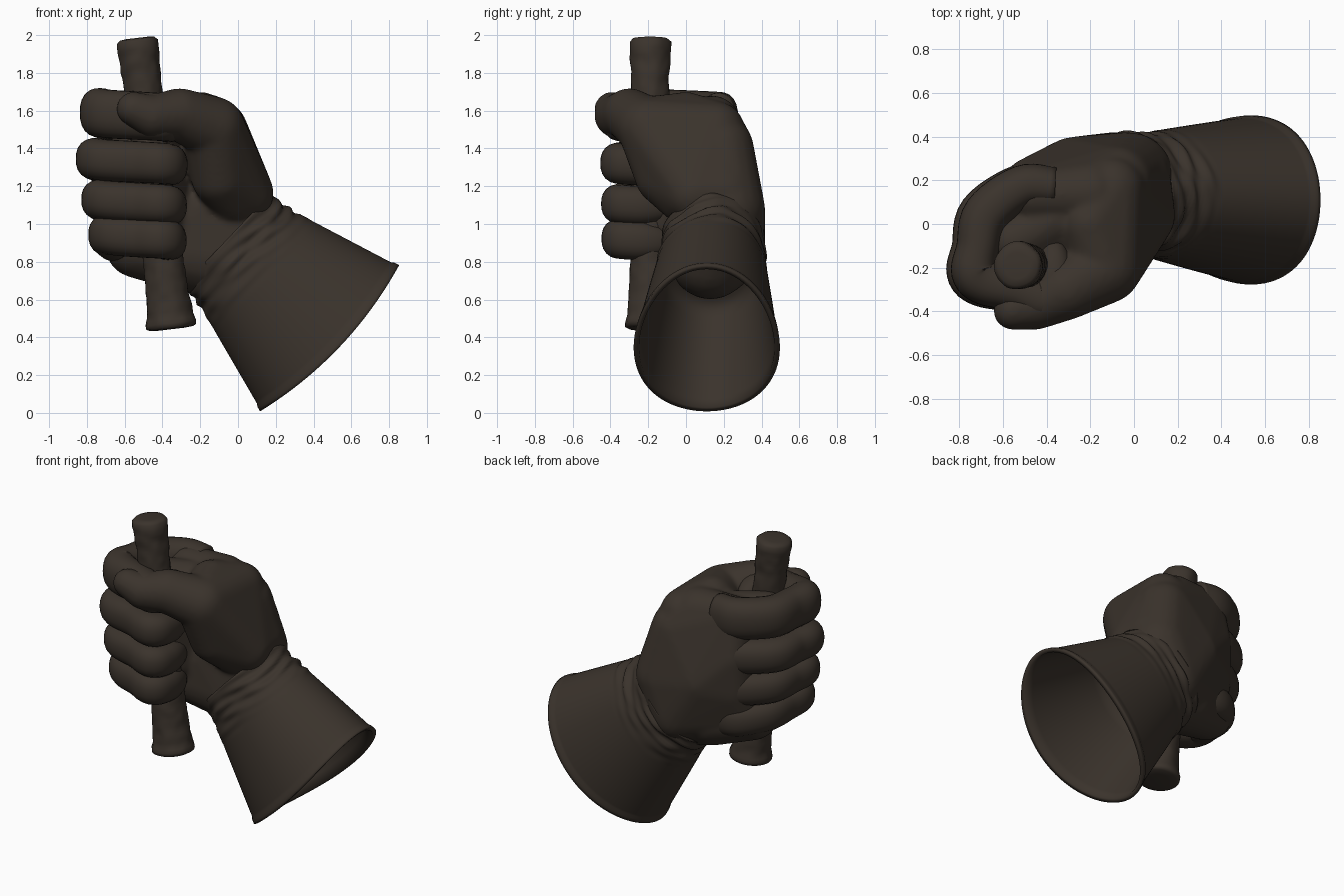
import bpy, bmesh, math
from mathutils import Vector, noise

if "Cube" in bpy.data.objects:
    bpy.data.objects.remove(bpy.data.objects["Cube"])

brown = bpy.data.materials.new("dark brown leather")
brown.diffuse_color = (0.043, 0.033, 0.025, 1)
brown.use_nodes = True
brown.node_tree.nodes["Principled BSDF"].inputs["Base Color"].default_value = brown.diffuse_color


def finish(name, bm):
    bmesh.ops.recalc_face_normals(bm, faces=bm.faces[:])
    me = bpy.data.meshes.new(name)
    bm.to_mesh(me)
    bm.free()
    me.materials.append(brown)
    for f in me.polygons:
        f.use_smooth = True
    ob = bpy.data.objects.new(name, me)
    bpy.context.collection.objects.link(ob)
    return ob


def loft(name, rings):
    """Skin a list of equal-length point rings and cap both ends."""
    bm = bmesh.new()
    vs = [[bm.verts.new(p) for p in r] for r in rings]
    n = len(vs[0])
    for a, b in zip(vs, vs[1:]):
        for i in range(n):
            bm.faces.new((a[i], a[(i + 1) % n], b[(i + 1) % n], b[i]))
    bm.faces.new(vs[0])
    bm.faces.new(vs[-1])
    return finish(name, bm)


ball = bmesh.new()
bmesh.ops.create_icosphere(ball, subdivisions=3, radius=1)
unit = [v.co.copy() for v in ball.verts]
ball.free()


def add_hull(bm, balls):
    """Smooth solid stretched over several balls (x, y, z, radius)."""
    tmp = bmesh.new()
    for x, y, z, r in balls:
        for p in unit:
            tmp.verts.new(Vector((x, y, z)) + p * r)
    bmesh.ops.convex_hull(tmp, input=tmp.verts[:])
    loose = [v for v in tmp.verts if not v.link_faces]
    bmesh.ops.delete(tmp, geom=loose, context='VERTS')
    bmesh.ops.recalc_face_normals(tmp, faces=tmp.faces[:])
    me = bpy.data.meshes.new("hull_helper")
    tmp.to_mesh(me)
    tmp.free()
    bm.from_mesh(me)
    bpy.data.meshes.remove(me)


def catmull(pts, steps):
    P = [Vector(p) for p in pts]
    P = [2 * P[0] - P[1]] + P + [2 * P[-1] - P[-2]]
    out = []
    for i in range(1, len(P) - 2):
        a, b, c, d = P[i - 1:i + 3]
        for k in range(steps):
            t = k / steps
            out.append(0.5 * (2 * b + (c - a) * t + (2 * a - 5 * b + 4 * c - d) * t * t
                              + (3 * b - a - 3 * c + d) * t ** 3))
    return out + [P[-2]]


# hand: back of hand, heel of palm, inside of fist, thumb mound and thumb
bm = bmesh.new()
hulls = [
    # back of hand
    [(-0.46, 0.13, 1.56, 0.12), (-0.47, 0.18, 1.30, 0.125), (-0.48, 0.16, 1.08, 0.13),
     (-0.50, 0.10, 0.90, 0.13), (-0.20, 0.14, 1.53, 0.15), (-0.08, 0.19, 1.40, 0.17),
     (-0.02, 0.22, 1.08, 0.20), (-0.10, 0.22, 0.86, 0.20), (-0.27, 0.21, 1.12, 0.19)],
    # heel of palm
    [(-0.54, 0.05, 0.875, 0.16), (-0.28, 0.12, 0.84, 0.20), (-0.08, 0.13, 0.82, 0.22),
     (0.01, 0.16, 0.98, 0.22), (-0.25, 0.08, 1.05, 0.17)],
    # inside of fist
    [(-0.55, -0.08, 1.54, 0.12), (-0.55, -0.08, 1.00, 0.12), (-0.36, 0.02, 1.53, 0.12),
     (-0.36, 0.02, 1.00, 0.12), (-0.42, -0.14, 1.48, 0.10), (-0.42, -0.12, 1.00, 0.10)],
    # thumb mound
    [(-0.13, -0.20, 1.51, 0.165), (-0.20, 0.00, 1.56, 0.14), (-0.10, 0.16, 1.50, 0.15),
     (0.035, 0.04, 1.16, 0.155), (0.00, 0.20, 1.16, 0.17), (-0.10, -0.12, 1.25, 0.15),
     (-0.03, -0.01, 1.14, 0.14)],
    # thumb segments
    [(-0.13, -0.20, 1.51, 0.165), (-0.31, -0.30, 1.58, 0.14)],
    [(-0.31, -0.30, 1.58, 0.14), (-0.45, -0.37, 1.57, 0.115)],
    [(-0.45, -0.37, 1.57, 0.115), (-0.555, -0.395, 1.61, 0.09)],
]
for h in hulls:
    add_hull(bm, h)
hand = finish("hand_and_thumb", bm)
rm = hand.modifiers.new("fuse", 'REMESH')
rm.mode = 'VOXEL'
rm.voxel_size = 0.015
rm.use_smooth_shade = True
sm = hand.modifiers.new("soften", 'SMOOTH')
sm.factor = 0.5
sm.iterations = 10


# fingers: rounded square tubes curled round the handle (x, y, thickness factor)
def finger(name, z0, z1, dx, hz, th):
    base = [(-0.36, 0.17, 0.9), (-0.51, 0.17, 1.0), (-0.69, 0.045, 1.08), (-0.73, -0.11, 1.0),
            (-0.745, -0.215, 1.1), (-0.69, -0.265, 1.12), (-0.54, -0.305, 1.0),
            (-0.405, -0.345, 1.08), (-0.367, -0.26, 1.0), (-0.37, -0.06, 1.0)]
    n = len(base)
    pts = []
    for i, (x, y, f) in enumerate(base):
        w = min(1, i / 4)
        z = z0 + (z1 - z0) * w - 0.04 * max(0, i - 4) / (n - 5)
        pts.append((x + dx * (1 if 2 <= i <= 5 else 0.3 if i == 6 else 0), y, z, f))
    path = catmull(pts, 6)
    rings = []
    m = len(path)
    for i, q in enumerate(path):
        p, f = q.xyz, q.w
        t = path[min(i + 1, m - 1)] - path[max(i - 1, 0)]
        side = Vector((t.y, -t.x, 0)).normalized()
        end = max(0, (i - (m - 7)) / 6)
        s = math.sqrt(max(0.03, 1 - end * end)) * (1 - 0.06 * i / m)
        ring = []
        for k in range(24):
            a = 2 * math.pi * k / 24
            c, d = math.cos(a), math.sin(a)
            sc = (abs(c) ** 2.4 + abs(d) ** 2.4) ** (-1 / 2.4)
            ring.append(p + side * (c * sc * th * f * s) + Vector((0, 0, d * sc * hz * s)))
        rings.append(ring)
    loft(name, rings)


finger("index_finger", 1.56, 1.59, 0.015, 0.133, 0.100)
finger("middle_finger", 1.31, 1.345, 0.0, 0.114, 0.106)
finger("ring_finger", 1.085, 1.13, 0.025, 0.109, 0.102)
finger("little_finger", 0.865, 0.945, 0.06, 0.110, 0.100)

# handle: lumpy rod with flared ends
top, low = Vector((-0.535, -0.19, 1.985)), Vector((-0.352, -0.19, 0.443))
axis = (low - top).normalized()
ey = Vector((0, 1, 0))
ex = ey.cross(axis)
length = (low - top).length
profile = [(0, 0.0), (0, 0.06), (0.004, 0.092), (0.02, 0.108), (0.06, 0.109), (0.2, 0.101),
           (0.8, 0.098), (1.2, 0.106), (1.4, 0.114), (1.48, 0.122), (1.52, 0.135),
           (1.54, 0.133), (1.549, 0.115), (length, 0.07), (length, 0.0)]
stations = []
for (s0, r0), (s1, r1) in zip(profile, profile[1:]):
    k = max(1, int((s1 - s0) / 0.02))
    stations += [(s0 + (s1 - s0) * j / k, r0 + (r1 - r0) * j / k) for j in range(k)]
rings = []
for s, r in stations[1:]:
    ring = []
    for k in range(40):
        a = 2 * math.pi * k / 40
        d = ex * math.cos(a) + ey * math.sin(a)
        p = top + axis * s + d * r
        ring.append(p + d * (0.007 * noise.noise(p * 18) if 0.01 < s < 1.54 else 0))
    rings.append(ring)
loft("handle", rings)

# cuff: flared hollow sleeve with wrinkles at the wrist and a hem at the rim
w0, w1 = Vector((0.015, 0.14, 0.845)), Vector((0.485, 0.11, 0.395))
along = Vector((0.72, 0, -0.69)).normalized()
across = Vector((0.69, 0, 0.725)).normalized()


def cuff_ring(u, inset):
    c = w0.lerp(w1, u)
    uu = max(u, 0)
    ring = []
    for k in range(90):
        a = 2 * math.pi * k / 90
        d, e = math.cos(a), math.sin(a)
        rip = 0
        if not inset:
            fade = max(0, 1 - abs(u - 0.0) / 0.28)
            rip = fade * (0.007 * math.sin(u * 60 + 2.2 * math.sin(a * 2) + 1.5 * math.sin(a * 3))
                          + 0.025 * noise.noise(Vector((d * 2, e * 2, u * 14))))
            rip += 0.007 if u > 0.955 else 0
        ra = 0.34 + 0.187 * uu - inset + rip
        rb = 0.27 + 0.11 * uu - inset + rip
        ring.append(c + across * (d * ra) + ey * (e * rb) + along * (0.07 * uu * uu * e * e))
    return ring


outer = [cuff_ring(-0.16 + 1.16 * i / 56, 0) for i in range(57)]
inner = [cuff_ring(1 - 0.88 * i / 10, 0.022) for i in range(11)]
tip = [cuff_ring(0.08, 0.06), cuff_ring(0.06, 0.15)]
loft("cuff", outer + inner + tip)
